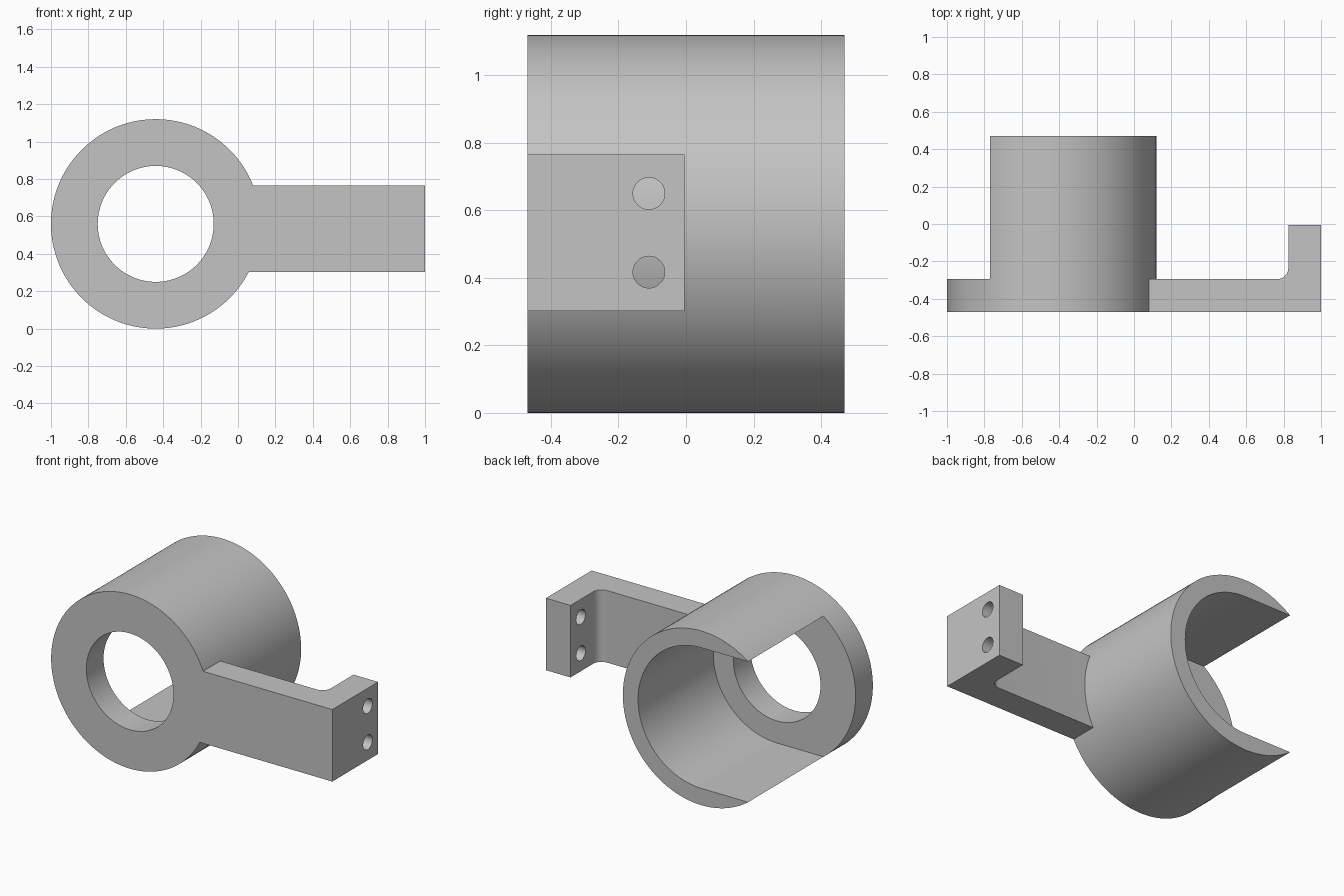
import bpy, bmesh
from math import cos, sin, pi
from mathutils import Vector

if "Cube" in bpy.data.objects:
    bpy.data.objects.remove(bpy.data.objects["Cube"])

grey = bpy.data.materials.new("plain grey")
grey.use_nodes = True
colour = (0.55, 0.55, 0.55, 1)
grey.diffuse_color = colour
grey.node_tree.nodes["Principled BSDF"].inputs["Base Color"].default_value = colour

CX, CZ = -0.44, 0.56          # ring axis
FRONT, STEP, BACK = -0.47, -0.295, 0.47
RING, SLOT, HOLE = 0.56, 0.452, 0.31


def arc(cx, cy, r, start, end, n):
    return [(cx + r * cos(start + (end - start) * i / n),
             cy + r * sin(start + (end - start) * i / n)) for i in range(n + 1)]


def circle(cx, cy, r, n=128):
    return arc(cx, cy, r, 0, 2 * pi, n)[:-1]


def prism(name, outline, axis, lo, hi):
    """Extrude a closed outline along the given axis from lo to hi."""
    place = {"x": lambda a, b: (lo, a, b),
             "y": lambda a, b: (a, lo, b),
             "z": lambda a, b: (a, b, lo)}[axis]
    step = Vector([(hi - lo) * (axis == k) for k in "xyz"])
    bm = bmesh.new()
    face = bm.faces.new([bm.verts.new(place(a, b)) for a, b in outline])
    new = bmesh.ops.extrude_face_region(bm, geom=[face], use_keep_orig=True)["geom"]
    bmesh.ops.translate(bm, vec=step, verts=[v for v in new if isinstance(v, bmesh.types.BMVert)])
    bmesh.ops.recalc_face_normals(bm, faces=bm.faces)
    mesh = bpy.data.meshes.new(name)
    bm.to_mesh(mesh)
    bm.free()
    mesh.materials.append(grey)
    obj = bpy.data.objects.new(name, mesh)
    bpy.context.collection.objects.link(obj)
    return obj


def combine(target, tool, operation):
    """Apply a boolean and discard the tool."""
    bpy.context.view_layer.objects.active = target
    mod = target.modifiers.new(operation, "BOOLEAN")
    mod.operation, mod.solver, mod.object = operation, "EXACT", tool
    bpy.ops.object.modifier_apply(modifier=mod.name)
    bpy.data.objects.remove(tool)


# Cylindrical holder: round slot open to one side, and a smaller front hole
holder = prism("clamp_bracket", circle(CX, CZ, RING), "y", FRONT, BACK)
slot = arc(CX, CZ, SLOT, -pi / 2, pi / 2, 64) + [(-1.2, CZ + SLOT), (-1.2, CZ - SLOT)]
combine(holder, prism("slot_cutter", slot, "y", STEP, 0.6), "DIFFERENCE")
combine(holder, prism("hole_cutter", circle(CX, CZ, HOLE), "y", -0.6, 0), "DIFFERENCE")

# Arm with a filleted mounting flange
fillet = arc(0.765, STEP + 0.06, 0.06, -pi / 2, 0, 12)
profile = [(0.04, FRONT), (1, FRONT), (1, -0.005), (0.825, -0.005)] + fillet[::-1] + [(0.04, STEP)]
arm = prism("arm", profile, "z", 0.302, 0.765)

# Two screw holes through the flange
for z in (0.417, 0.65):
    combine(arm, prism("screw_cutter", circle(-0.11, z, 0.047, 48), "x", 0.7, 1.1), "DIFFERENCE")

combine(holder, arm, "UNION")

bpy.ops.object.select_all(action="DESELECT")
holder.select_set(True)
bpy.context.view_layer.objects.active = holder
bpy.ops.object.shade_smooth_by_angle(angle=pi / 6)
